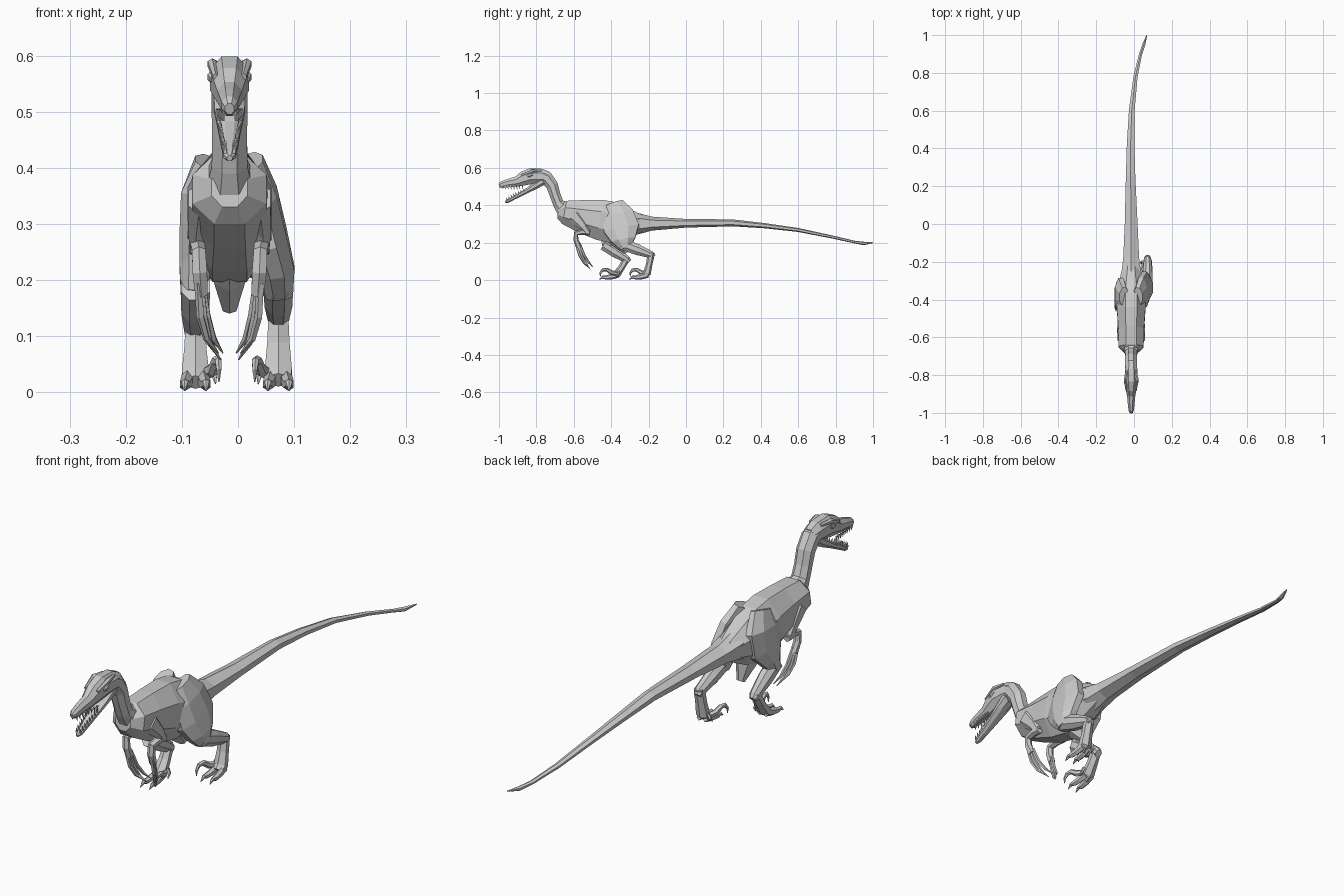
import bpy, bmesh, math
from mathutils import Vector

CX = -0.015  # body centre line


def loft(name, paths, n=8):
    """Flat-shaded tubes; each path point is (x, y, z, half width, half depth)."""
    bm = bmesh.new()
    for path in paths:
        pts = [Vector(p[:3]) for p in path]
        rings = []
        for i, p in enumerate(path):
            t = (pts[min(i + 1, len(pts) - 1)] - pts[max(i - 1, 0)]).normalized()
            side = (Vector((1, 0, 0)) - t * t.x).normalized()
            up = t.cross(side)
            k = 1 / math.cos(math.pi / n)
            ring = []
            for j in range(n):
                a = 2 * math.pi * (j + 0.5) / n
                ring.append(bm.verts.new(pts[i] + side * p[3] * k * math.cos(a)
                                         + up * p[4] * k * math.sin(a)))
            rings.append(ring)
        for r, q in zip(rings, rings[1:]):
            for j in range(n):
                bm.faces.new((r[j], r[(j + 1) % n], q[(j + 1) % n], q[j]))
        bm.faces.new(rings[0])
        bm.faces.new(rings[-1])
    bmesh.ops.recalc_face_normals(bm, faces=bm.faces)
    me = bpy.data.meshes.new(name)
    bm.to_mesh(me)
    bm.free()
    ob = bpy.data.objects.new(name, me)
    bpy.context.collection.objects.link(ob)
    return ob


def centre(rows):
    return [(CX, *r) for r in rows]


# Torso
loft("torso", [centre([
    (-0.685, 0.365, 0.032, 0.035), (-0.65, 0.362, 0.066, 0.063),
    (-0.56, 0.342, 0.068, 0.088), (-0.46, 0.322, 0.075, 0.108),
    (-0.38, 0.306, 0.074, 0.110), (-0.30, 0.302, 0.062, 0.078),
    (-0.22, 0.302, 0.045, 0.038)])])

# Tail, drifting to one side near the tip
loft("tail", [[
    (-0.015, -0.26, 0.302, 0.052, 0.050), (-0.015, -0.18, 0.302, 0.042, 0.032),
    (-0.015, 0.0, 0.304, 0.034, 0.020), (-0.018, 0.25, 0.306, 0.025, 0.016),
    (-0.018, 0.42, 0.291, 0.020, 0.012), (-0.012, 0.60, 0.268, 0.015, 0.009),
    (0.008, 0.78, 0.231, 0.011, 0.007), (0.035, 0.90, 0.204, 0.008, 0.006),
    (0.052, 0.95, 0.196, 0.008, 0.008), (0.068, 1.0, 0.200, 0.002, 0.002)]], 6)

# Neck
loft("neck", [centre([
    (-0.635, 0.365, 0.045, 0.055), (-0.682, 0.408, 0.032, 0.030),
    (-0.700, 0.455, 0.031, 0.029), (-0.715, 0.505, 0.032, 0.032),
    (-0.745, 0.545, 0.032, 0.036), (-0.79, 0.562, 0.030, 0.032)])])

# Skull and snout
loft("skull", [centre([
    (-0.735, 0.550, 0.026, 0.030), (-0.77, 0.555, 0.033, 0.040),
    (-0.83, 0.556, 0.035, 0.043), (-0.87, 0.543, 0.029, 0.038),
    (-0.905, 0.527, 0.022, 0.027), (-0.95, 0.519, 0.018, 0.022),
    (-0.985, 0.510, 0.014, 0.018), (-0.999, 0.505, 0.008, 0.010)])])

# Brow ridges and eyes
loft("brows", [[
    (CX + s * 0.022, -0.775, 0.585, 0.006, 0.005),
    (CX + s * 0.031, -0.82, 0.585, 0.008, 0.009),
    (CX + s * 0.025, -0.88, 0.562, 0.005, 0.006)] for s in (-1, 1)], 6)
loft("eyes", [[
    (CX + s * 0.034, -0.82, 0.565, 0.003, 0.005),
    (CX + s * 0.034, -0.835, 0.562, 0.005, 0.009),
    (CX + s * 0.032, -0.85, 0.557, 0.003, 0.005)] for s in (-1, 1)], 6)

# Lower jaw
loft("lower_jaw", [centre([
    (-0.765, 0.530, 0.028, 0.022), (-0.81, 0.502, 0.027, 0.018),
    (-0.86, 0.472, 0.021, 0.012), (-0.92, 0.440, 0.015, 0.010),
    (-0.955, 0.421, 0.011, 0.009), (-0.967, 0.417, 0.005, 0.005)])])

# Teeth along both jaws
teeth = []
for s in (-1, 1):
    for i in range(8):
        f = i / 7
        y = -0.985 + 0.11 * f
        x = CX + s * (0.010 + 0.011 * f)
        teeth.append([(x, y, 0.505, 0.003, 0.004), (x, y + 0.004, 0.484, 0.0005, 0.0005)])
        y = -0.957 + 0.09 * f
        x = CX + s * (0.008 + 0.009 * f)
        z = 0.427 + 0.046 * f
        teeth.append([(x, y, z, 0.003, 0.004), (x, y - 0.006, z + 0.018, 0.0005, 0.0005)])
loft("teeth", teeth, 4)

# Pubic wedge below the belly
loft("pubis", [centre([
    (-0.38, 0.27, 0.045, 0.070), (-0.345, 0.205, 0.027, 0.045),
    (-0.315, 0.148, 0.012, 0.014)])], 6)

# Arms with three long fingers
for s, label in ((-1, "left"), (1, "right")):
    def ax(d):
        return CX + s * d
    loft(label + "_arm", [
        [(ax(0.055), -0.60, 0.345, 0.018, 0.035), (ax(0.060), -0.55, 0.290, 0.014, 0.022),
         (ax(0.058), -0.525, 0.252, 0.012, 0.014)],
        [(ax(0.058), -0.515, 0.255, 0.013, 0.014), (ax(0.057), -0.55, 0.258, 0.013, 0.014),
         (ax(0.055), -0.588, 0.250, 0.012, 0.012), (ax(0.053), -0.588, 0.215, 0.013, 0.012),
         (ax(0.050), -0.572, 0.175, 0.011, 0.014)]], 6)
    loft(label + "_fingers", [[
        (ax(0.052 - 0.003 * i), -0.578 + 0.009 * i, 0.195, 0.006, 0.006),
        (ax(0.046 - 0.006 * i), -0.558 + 0.012 * i, 0.135, 0.006, 0.006),
        (ax(0.035 - 0.006 * i), -0.535 + 0.014 * i, 0.088 + 0.008 * abs(i), 0.005, 0.005),
        (ax(0.016 - 0.004 * i), -0.512 + 0.014 * i, 0.058 + 0.012 * abs(i), 0.001, 0.001)]
        for i in (-1, 0, 1)], 5)

# Thighs follow each leg's own stride
loft("right_thigh", [[
    (0.020, -0.385, 0.410, 0.025, 0.050), (0.038, -0.365, 0.350, 0.032, 0.085),
    (0.055, -0.345, 0.275, 0.033, 0.095), (0.070, -0.335, 0.215, 0.031, 0.065),
    (0.074, -0.325, 0.170, 0.024, 0.028)]])
loft("left_thigh", [[
    (-0.052, -0.385, 0.410, 0.025, 0.050), (-0.070, -0.370, 0.350, 0.032, 0.085),
    (-0.074, -0.385, 0.280, 0.030, 0.085), (-0.076, -0.410, 0.220, 0.028, 0.050),
    (-0.078, -0.425, 0.175, 0.024, 0.024)]])

# Shins, feet, toes and raised sickle claws
legs = (("right", 1, 0.072, (-0.345, 0.195), (-0.185, 0.135), (-0.208, 0.038)),
        ("left", -1, -0.076, (-0.440, 0.190), (-0.315, 0.110), (-0.368, 0.034)))
for label, s, x, knee, ankle, ball in legs:
    mid = [(a + b) / 2 for a, b in zip(knee, ankle)]
    loft(label + "_shin", [[
        (x, *knee, 0.026, 0.030), (x, *mid, 0.025, 0.030),
        (x, *ankle, 0.019, 0.019), (x, ankle[0] + 0.012, ankle[1] - 0.012, 0.013, 0.014)]])
    loft(label + "_foot", [[
        (x, ankle[0], ankle[1] + 0.012, 0.017, 0.017),
        (x, (ankle[0] + ball[0]) / 2, (ankle[1] + ball[1]) / 2, 0.020, 0.015),
        (x, *ball, 0.024, 0.018), (x, ball[0] - 0.02, ball[1] - 0.016, 0.022, 0.013)]], 6)
    y = ball[0]
    loft(label + "_toes", [[
        (x + d, y + 0.004, 0.028, 0.010, 0.014),
        (x + d * 1.2, y - 0.030, 0.019, 0.010, 0.013),
        (x + d * 1.4, y - 0.060, 0.014, 0.009, 0.010),
        (x + d * 1.45, y - 0.078, 0.016, 0.006, 0.007),
        (x + d * 1.5, y - 0.096, 0.003, 0.001, 0.001)] for d in (-0.013, 0.013)], 6)
    xi = x - s * 0.026
    loft(label + "_sickle_claw", [[
        (xi + s * 0.006, y, 0.034, 0.009, 0.011), (xi - s * 0.006, y - 0.030, 0.040, 0.009, 0.011),
        (xi - s * 0.012, y - 0.055, 0.056, 0.008, 0.009), (xi - s * 0.015, y - 0.077, 0.054, 0.006, 0.008),
        (xi - s * 0.016, y - 0.090, 0.038, 0.004, 0.005),
        (xi - s * 0.016, y - 0.090, 0.018, 0.001, 0.001)]], 6)
    # Small rear dewclaw
    loft(label + "_dewclaw", [[
        (xi, y + 0.008, 0.050, 0.005, 0.006), (xi - s * 0.008, y + 0.006, 0.032, 0.005, 0.005),
        (xi - s * 0.010, y - 0.006, 0.015, 0.001, 0.001)]], 5)
